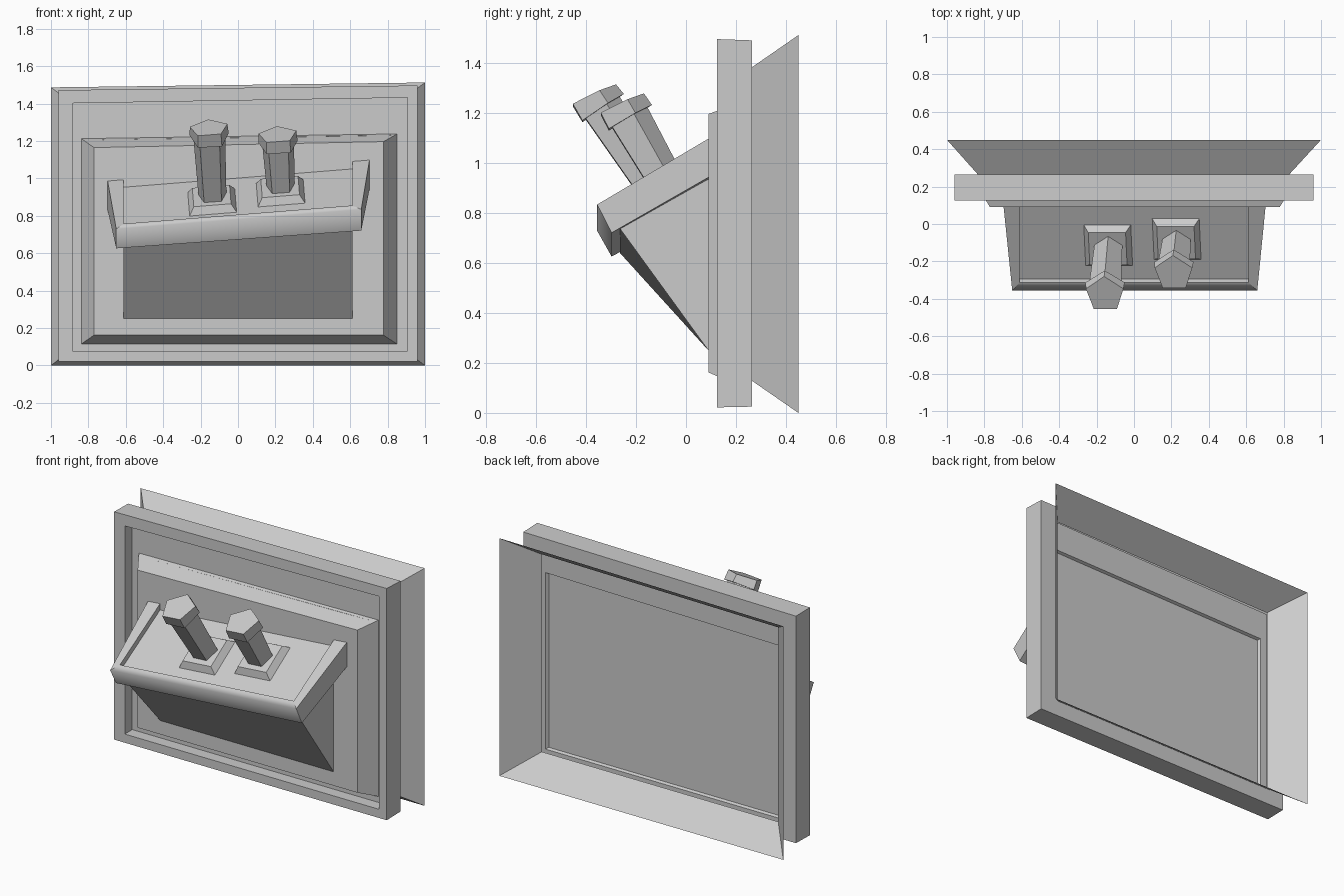
import bpy, bmesh, math
from mathutils import Vector

if "Cube" in bpy.data.objects:
    bpy.data.objects.remove(bpy.data.objects["Cube"])


def finish(name, bm, recalc=True):
    if recalc:
        bmesh.ops.recalc_face_normals(bm, faces=bm.faces[:])
    me = bpy.data.meshes.new(name)
    bm.to_mesh(me)
    bm.free()
    ob = bpy.data.objects.new(name, me)
    bpy.context.scene.collection.objects.link(ob)
    return ob


def loft(name, rings, cap_start=True, cap_end=True):
    """Skin a list of vertex rings, optionally closing the ends."""
    bm = bmesh.new()
    vs = [[bm.verts.new(p) for p in r] for r in rings]
    n = len(vs[0])
    for a, b in zip(vs, vs[1:]):
        for i in range(n):
            j = (i + 1) % n
            bm.faces.new((a[i], a[j], b[j], b[i]))
    if cap_start:
        bm.faces.new(vs[0][::-1])
    if cap_end:
        bm.faces.new(vs[-1])
    return finish(name, bm)


def polygon(centre, axis, r, n, phase):
    """Regular polygon square to axis; angle 90 degrees points to the back."""
    a = axis.normalized()
    u = Vector((0, 1, 0)).cross(a).normalized()
    v = a.cross(u)
    return [centre + r * (math.cos(t) * u + math.sin(t) * v)
            for t in (phase + 2 * math.pi * i / n for i in range(n))]


# Screen housing: one sheet from flared back rim, round the frame, to the panel
# each ring: y, x left, x right, z bottom, z top left, z top right
profile = [
    (.45, -1, 1, 0, 1.487, 1.513),
    (.265, -.835, .83, .128, 1.365, 1.385),
    (.265, -.96, .96, .025, 1.47, 1.492),
    (.125, -.96, .96, .022, 1.472, 1.497),
    (.125, -.885, .905, .077, 1.402, 1.432),
    (.2, -.885, .905, .077, 1.402, 1.432),
    (.2, -.838, .85, .115, 1.213, 1.238),
    (.09, -.77, .778, .162, 1.165, 1.197),
]


def rect(y, l, r, b, tl, tr):
    return [(l, y, b), (r, y, b), (r, y, tr), (l, y, tl)]


loft("screen_housing", [rect(*p) for p in profile], cap_start=False)

# Flat plate closing the panel from behind, just inside its base
t = .16
plate = [a + (b - a) * t for a, b in zip(profile[-2], profile[-1])]
bm = bmesh.new()
bm.faces.new([bm.verts.new(p) for p in reversed(rect(*plate))])
finish("panel_back_plate", bm, recalc=False)


# Sloping control shelf
def top_z(x, y):
    return .834 + .584 * (y + .356) + .08 * (x - .655)


def floor_z(x, y):
    return top_z(x, y) - .04


bm = bmesh.new()


def side(s):
    front, back = .004 + s * .655, .003 + s * .70
    inner = s * .612
    lip_drop = .147 if s > 0 else .137
    pts = {
        "tf": (front, -.356, top_z(front, -.356)),
        "tb": (back, .09, top_z(back, .09)),
        "bb": (back, .09, top_z(back, .09) - .155),
        "bf": (front, -.298, top_z(front, -.298) - lip_drop),
        "rf": (inner, -.313, top_z(inner, -.313)),
        "rb": (inner, .09, top_z(inner, .09)),
        "ff": (inner, -.293, floor_z(inner, -.293)),
        "fb": (inner, .09, floor_z(inner, .09)),
    }
    return {k: bm.verts.new(p) for k, p in pts.items()}


L, R = side(-1), side(1)
for S in (L, R):
    for keys in ("tf tb bb bf", "tf tb rb rf", "rf rb fb ff"):    # end, rim, inner wall
        bm.faces.new([S[k] for k in keys.split()])
for a, b in (("tf", "rf"), ("rf", "ff"), ("ff", "fb"), ("tf", "bf"), ("bf", "bb")):
    f = bm.faces.new((L[a], R[a], R[b], L[b]))
    f.smooth = a == "tf"                                          # softened front lip
finish("control_shelf", bm)

# Wedge supporting the shelf
wedge = []
for x in (-.611, .611):
    wedge.append([(x, -.265, top_z(x, -.265) - .145),
                  (x, .09, top_z(x, .09) - .152),
                  (x, .09, .25)])
loft("shelf_support", wedge)

# Two levers on square pedestals
normal = Vector((-.08, -.584, 1)).normalized()
knob_top = Vector((-.08, -.48, 1)).normalized()
levers = [
    ("left", (-.138, -.113), (-.136, -.13, .90), (-.156, -.376, 1.270)),
    ("right", (.228, -.08), (.228, -.10, .95), (.212, -.264, 1.234)),
]
for label, (bx, by), foot, tip in levers:
    c = Vector((bx, by, floor_z(bx, by)))
    loft(label + "_pedestal",
         [polygon(c, normal, .126 * 2 ** .5, 4, math.pi / 4),
          polygon(c + normal * .04, normal, .1 * 2 ** .5, 4, math.pi / 4)])
    foot, tip = Vector(foot), Vector(tip)
    axis = (tip - foot).normalized()
    up = math.pi / 2
    neck = tip - axis * .064
    loft(label + "_lever_shaft",
         [polygon(foot - axis * .02, axis, .078, 5, up), polygon(neck, axis, .09, 5, up)])
    loft(label + "_lever_knob",
         [polygon(neck, axis, .11, 5, up), polygon(tip, knob_top, .106, 5, up)])
